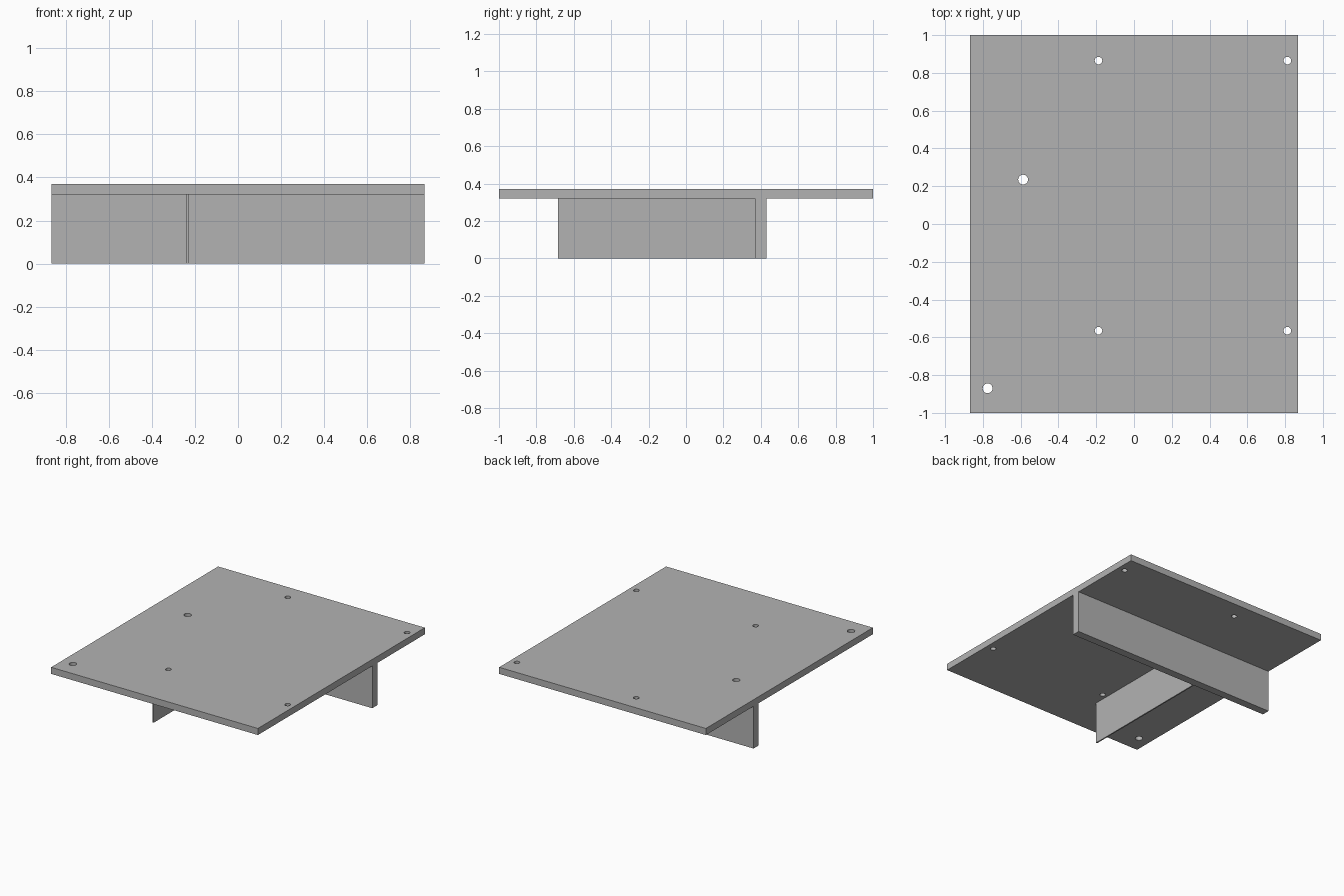
import bpy
import bmesh
from mathutils import Matrix, Vector

cube = bpy.data.objects.get("Cube")
if cube:
    bpy.data.objects.remove(cube, do_unlink=True)

grey = bpy.data.materials.new("plain grey")
grey.use_nodes = True
colour = (0.45, 0.45, 0.45, 1)
grey.diffuse_color = colour
grey.node_tree.nodes["Principled BSDF"].inputs["Base Color"].default_value = colour


def make_object(name, bm):
    mesh = bpy.data.meshes.new(name)
    bm.to_mesh(mesh)
    bm.free()
    mesh.materials.append(grey)
    obj = bpy.data.objects.new(name, mesh)
    bpy.context.collection.objects.link(obj)
    return obj


def box(name, low, high):
    low, high = Vector(low), Vector(high)
    bm = bmesh.new()
    place = Matrix.Translation((low + high) / 2) @ Matrix.Diagonal((*(high - low), 1))
    bmesh.ops.create_cube(bm, size=1, matrix=place)
    return make_object(name, bm)


half_width, underside, top = 0.867, 0.32, 0.37

# Flat top board
board = box("top_board", (-half_width, -1, underside), (half_width, 1, top))

# Supports under the board: a full-width beam and a thin rib meeting it
box("cross_beam", (-half_width, 0.37, 0), (half_width, 0.43, underside))
box("thin_rib", (-0.238, -0.685, 0), (-0.228, 0.37, underside))

# Through holes: four small in a rectangle, two larger on the right side
holes = [(x, y, 0.02) for x in (-0.188, 0.812) for y in (-0.565, 0.865)]
holes += [(-0.587, 0.235, 0.026), (-0.775, -0.87, 0.026)]
bm = bmesh.new()
for x, y, radius in holes:
    bmesh.ops.create_cone(bm, cap_ends=True, segments=32, radius1=radius, radius2=radius,
                          depth=0.2, matrix=Matrix.Translation((x, y, (underside + top) / 2)))
cutter = make_object("hole_cutter", bm)
cutter.hide_render = True

cut = board.modifiers.new("holes", "BOOLEAN")
cut.operation = "DIFFERENCE"
cut.solver = "EXACT"
cut.object = cutter
bpy.context.view_layer.objects.active = board
bpy.ops.object.modifier_apply(modifier=cut.name)
bpy.data.objects.remove(cutter, do_unlink=True)

# Smooth hole walls with crisp rims
bpy.ops.object.select_all(action="DESELECT")
board.select_set(True)
bpy.ops.object.shade_smooth_by_angle(angle=0.6)
